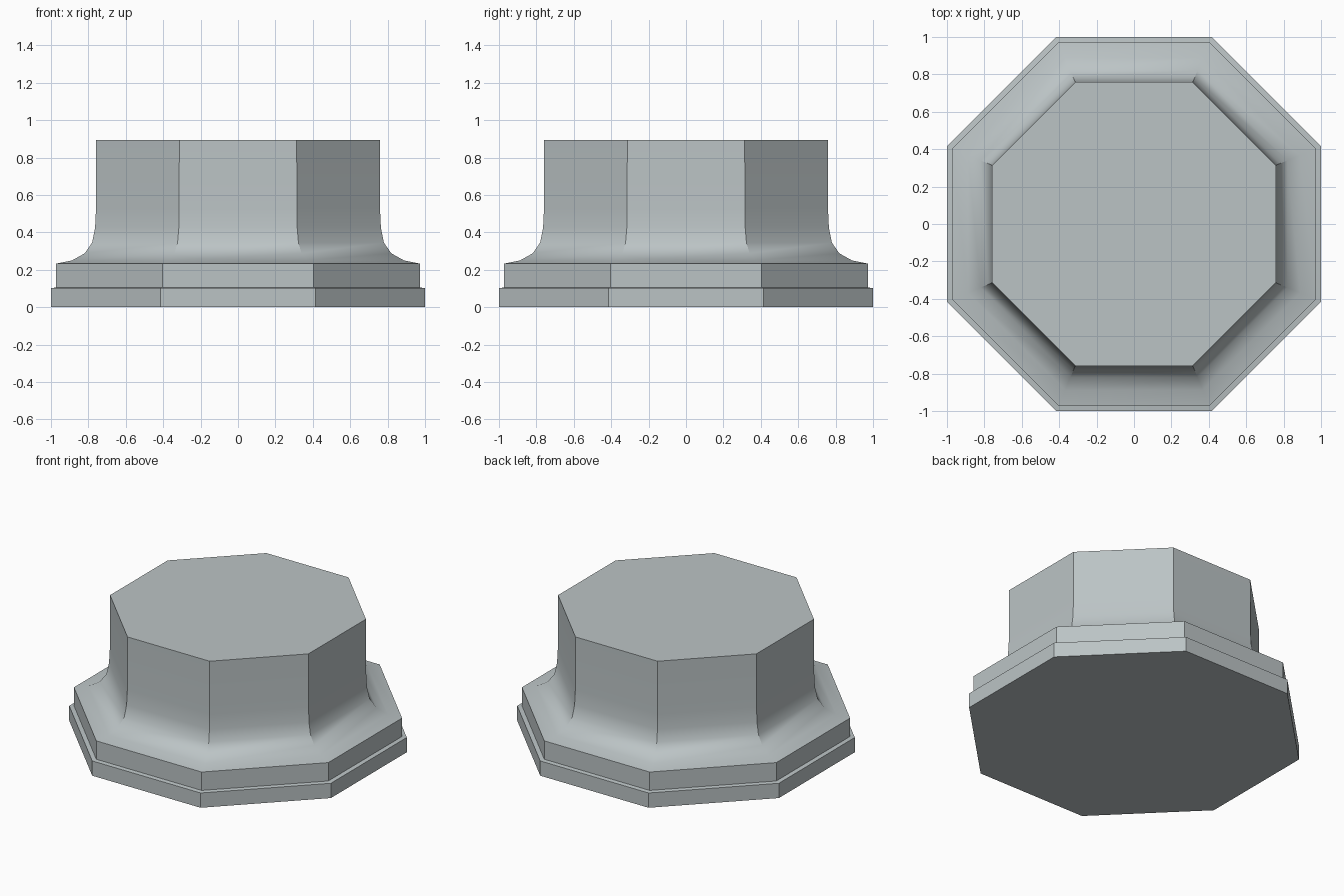
import bpy, bmesh, math

if "Cube" in bpy.data.objects:
    bpy.data.objects.remove(bpy.data.objects["Cube"])

stone = bpy.data.materials.new("pale grey stone")
stone.diffuse_color = (0.50, 0.55, 0.56, 1)
stone.use_nodes = True
stone.node_tree.nodes["Principled BSDF"].inputs["Base Color"].default_value = stone.diffuse_color


def octagon_loft(name, profile):
    """Closed octagonal solid from (flat-to-centre distance, height) points."""
    bm = bmesh.new()
    rings = []
    for apothem, z in profile:
        r = apothem / math.cos(math.pi / 8)
        rings.append([bm.verts.new((r * math.cos((i + .5) * math.pi / 4),
                                    r * math.sin((i + .5) * math.pi / 4), z))
                      for i in range(8)])
    for low, high in zip(rings, rings[1:]):
        for i in range(8):
            j = (i + 1) % 8
            bm.faces.new((low[i], low[j], high[j], high[i]))
    bm.faces.new(rings[0][::-1])
    bm.faces.new(rings[-1])
    mesh = bpy.data.meshes.new(name)
    bm.to_mesh(mesh)
    bm.free()
    obj = bpy.data.objects.new(name, mesh)
    bpy.context.collection.objects.link(obj)
    mesh.materials.append(stone)
    bpy.ops.object.select_all(action='DESELECT')
    obj.select_set(True)
    bpy.context.view_layer.objects.active = obj
    bpy.ops.object.shade_smooth_by_angle(angle=math.radians(30))
    return obj


# One continuous body: plinth, stepped band, flared cove, straight shaft
octagon_loft("octagonal_column_base", [
    (1.0, 0), (1.0, 0.102), (0.972, 0.106), (0.972, 0.233),
    (0.888, 0.25), (0.82, 0.288), (0.78, 0.345),
    (0.764, 0.425), (0.759, 0.53), (0.758, 0.893)])
